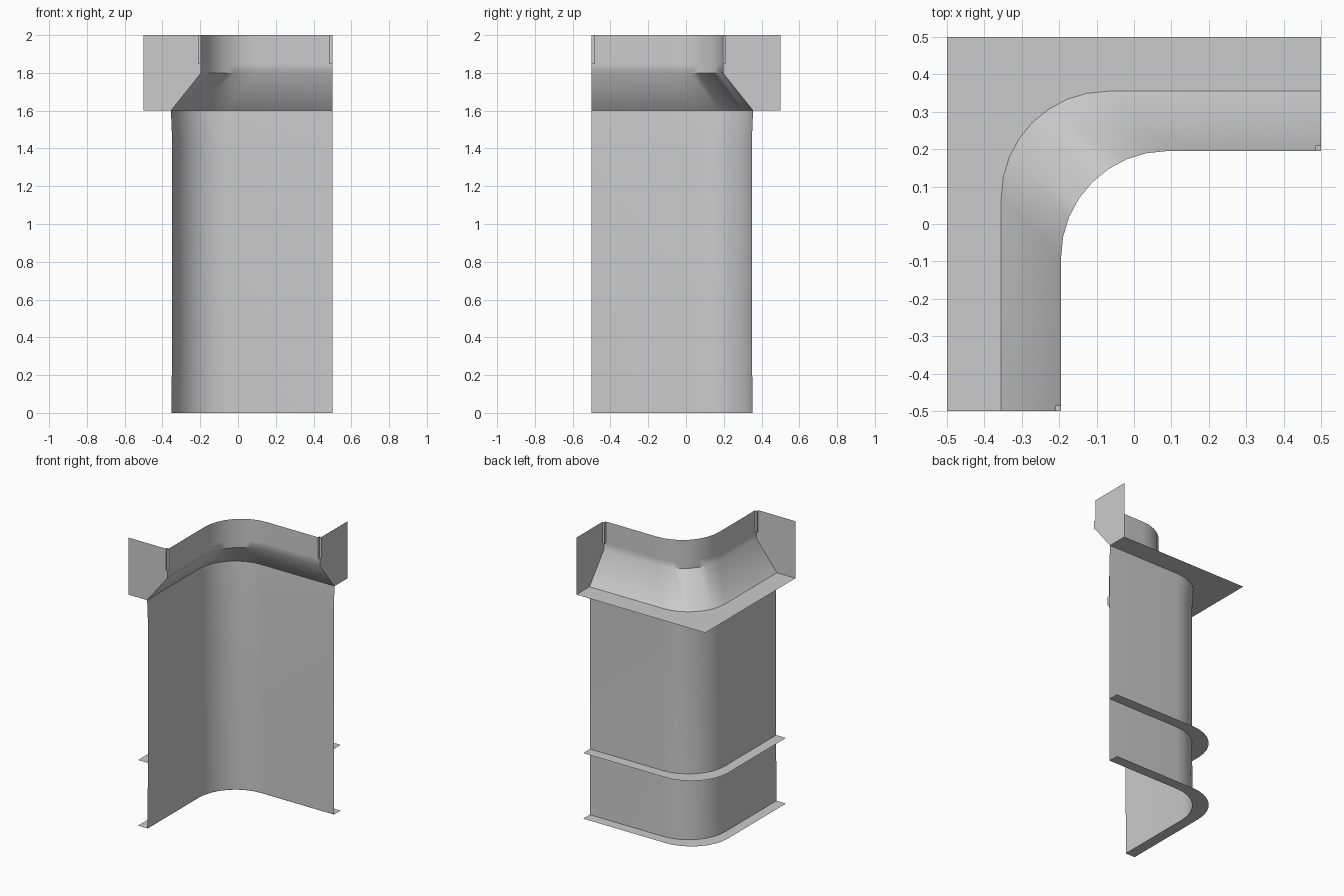
import bpy, math

if "Cube" in bpy.data.objects:
    bpy.data.objects.remove(bpy.data.objects["Cube"])

R = 0.285      # corner radius, the same at every offset
SEG = 8        # corner segments


def path(d, end=0.5):
    """Plan line at offset d: straight leg, rounded corner, straight leg."""
    c = R - d
    arc = []
    for i in range(SEG + 1):
        a = math.pi - i * math.pi / 2 / SEG
        arc.append((c + R * math.cos(a), -c + R * math.sin(a)))
    return [(-d, -end)] + arc + [(end, d)]


def make(name, verts, faces, angle=30):
    me = bpy.data.meshes.new(name)
    me.from_pydata(verts, [], faces)
    me.update()
    ob = bpy.data.objects.new(name, me)
    bpy.context.collection.objects.link(ob)
    bpy.ops.object.select_all(action='DESELECT')
    bpy.context.view_layer.objects.active = ob
    ob.select_set(True)
    bpy.ops.object.shade_smooth_by_angle(angle=math.radians(angle))
    return ob


def sweep(name, profile, end=0.5, angle=30):
    """Loft a profile of (offset, height) along the corner path."""
    verts, faces = [], []
    n = SEG + 3
    for d, z in profile:
        verts += [(x, y, z) for x, y in path(d, end)]
    for j in range(len(profile) - 1):
        for i in range(n - 1):
            a = j * n + i
            faces.append((a, a + 1, a + n + 1, a + n))
    return make(name, verts, faces, angle)


# Main wall sheet, flaring slightly under the ledge
sweep("wall", [(0.352, 0), (0.349, 0.46), (0.349, 1.45), (0.355, 1.6)])

# Thin flanges on the outside of the wall
for name, z in (("base_flange", 0.0), ("middle_flange", 0.46)):
    sweep(name, [(0.425, z), (0.35, z)])

# Sloped coping leaning inward, and its upright lip
sweep("coping_slope", [(0.355, 1.6), (0.195, 1.8), (0.195, 1.85)], angle=45)
sweep("coping_lip", [(0.195, 1.85), (0.195, 2.0)], end=0.485)

# Flat ledge reaching out to a square corner
ledge = path(0.355) + [(0.5, 0.5), (-0.5, 0.5), (-0.5, -0.5)]
make("ledge", [(x, y, 1.6) for x, y in ledge], [tuple(range(len(ledge)))])

# End plates with a small notch in the top inner corner, one per leg
plate = [(-0.5, 1.6), (-0.355, 1.6), (-0.195, 1.8), (-0.195, 1.85),
         (-0.21, 1.85), (-0.21, 2.0), (-0.5, 2.0)]
verts = [(x, -0.5, z) for x, z in plate]
verts += [(-0.21, -0.485, 1.85), (-0.195, -0.485, 1.85),
          (-0.195, -0.485, 2.0), (-0.21, -0.485, 2.0)]
faces = [(0, 1, 2, 3, 4, 5, 6), (4, 3, 8, 7), (7, 8, 9, 10), (4, 7, 10, 5)]
make("end_plate_front", verts, faces)
make("end_plate_right", [(-y, -x, z) for x, y, z in verts],
     [f[::-1] for f in faces])
